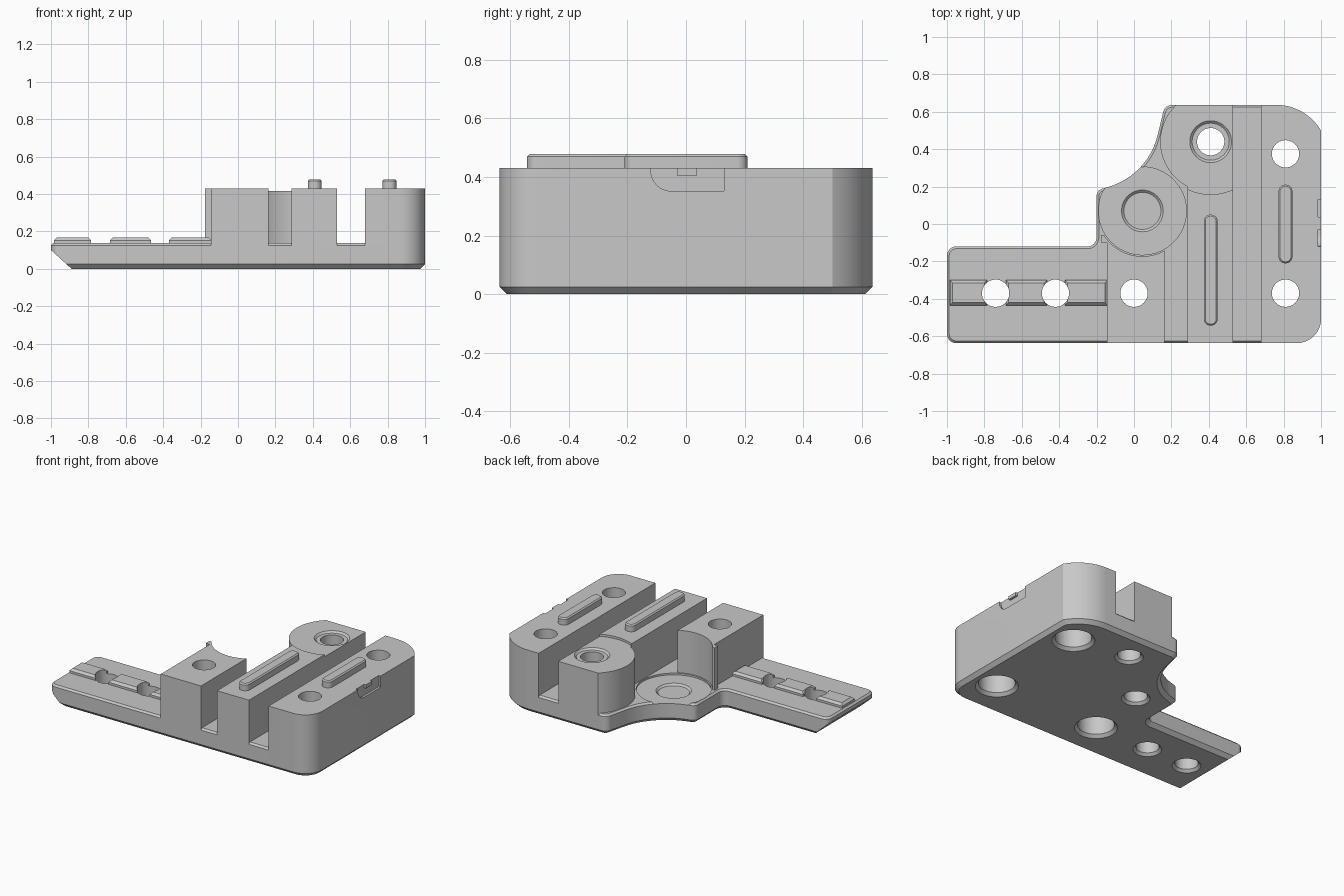
import bpy, bmesh, math
from mathutils import Vector

cube = bpy.data.objects.get("Cube")
if cube:
    bpy.data.objects.remove(cube, do_unlink=True)

grey = bpy.data.materials.new("plain_grey")
grey.use_nodes = True
GREY = (0.58, 0.58, 0.58, 1)
grey.diffuse_color = GREY
grey.node_tree.nodes["Principled BSDF"].inputs["Base Color"].default_value = GREY

TOP, FLOOR, EDGE = 0.43, 0.137, 0.637
HOLE = 0.073
POCKET, BOSS = (0.045, 0.07), (0.41, 0.44)


def finish(bm, name):
    bmesh.ops.recalc_face_normals(bm, faces=bm.faces)
    mesh = bpy.data.meshes.new(name)
    bm.to_mesh(mesh)
    bm.free()
    mesh.materials.append(grey)
    obj = bpy.data.objects.new(name, mesh)
    bpy.context.collection.objects.link(obj)
    return obj


def rounded(corners, steps=12):
    """Outline from (x, y, radius) corners, with each corner replaced by an arc."""
    pts = []
    for i, (x, y, r) in enumerate(corners):
        v = Vector((x, y))
        if r == 0:
            pts.append(v)
            continue
        a = (Vector(corners[i - 1][:2]) - v).normalized()
        b = (Vector(corners[(i + 1) % len(corners)][:2]) - v).normalized()
        half = a.angle(b) / 2
        t = r / math.tan(half)
        c = v + (a + b).normalized() * r / math.sin(half)
        start, end = (v + a * t - c).normalized(), (v + b * t - c).normalized()
        pts += [c + start.slerp(end, k / steps) * r for k in range(steps + 1)]
    return pts


def inset(pts, d):
    """Counter-clockwise outline moved inwards by d with mitred corners."""
    out = []
    for i, p in enumerate(pts):
        e = (p - pts[i - 1]).normalized()
        f = (pts[(i + 1) % len(pts)] - p).normalized()
        n, m = Vector((-e.y, e.x)), Vector((-f.y, f.x))
        out.append(p + (n + m) * d / (1 + n.dot(m)))
    return out


def prism(name, pts, z0, z1, bottom=0, top=0):
    """Extruded outline with optional chamfers on the bottom and top rims."""
    pts = [Vector(p) for p in pts]
    layers = [(0, z0 + bottom), (0, z1 - top)]
    if bottom:
        layers.insert(0, (bottom, z0))
    if top:
        layers.append((top, z1))
    bm = bmesh.new()
    rings = [[bm.verts.new((p.x, p.y, z)) for p in inset(pts, d)] for d, z in layers]
    for low, high in zip(rings, rings[1:]):
        for i in range(len(pts)):
            bm.faces.new((low[i - 1], low[i], high[i], high[i - 1]))
    bm.faces.new(rings[0][::-1])
    bm.faces.new(rings[-1])
    return finish(bm, name)


def box(name, x0, x1, y0, y1, z0, z1, top=0):
    return prism(name, [(x0, y0), (x1, y0), (x1, y1), (x0, y1)], z0, z1, top=top)


def cone(name, at, r0, r1, z0, z1):
    bm = bmesh.new()
    bmesh.ops.create_cone(bm, cap_ends=True, segments=64, radius1=r0, radius2=r1, depth=z1 - z0)
    bmesh.ops.translate(bm, verts=bm.verts, vec=(at[0], at[1], (z0 + z1) / 2))
    return finish(bm, name)


def cut(obj, tool, operation='DIFFERENCE'):
    mod = obj.modifiers.new("cut", 'BOOLEAN')
    mod.operation, mod.solver, mod.object = operation, 'EXACT', tool
    bpy.context.view_layer.objects.active = obj
    bpy.ops.object.modifier_apply(modifier=mod.name)
    bpy.data.objects.remove(tool, do_unlink=True)


def drill(objs, at, radius, z0=-0.1, z1=0.7, r_top=None):
    for obj in objs:
        cut(obj, cone("drill", at, radius, r_top or radius, z0, z1))


# Base plate: arm, concave back edge and rounded right side
outline = rounded([
    (-1, -EDGE, 0.05), (1, -EDGE, 0.13), (1, 0.5, 0), (0.91, EDGE, 0.28),
    (0.165, EDGE, 0.05), (0.075, 0.26, 0.38), (-0.2, 0.18, 0.04),
    (-0.2, -0.12, 0.05), (-1, -0.12, 0.05)])
base = prism("base_plate", outline, 0, FLOOR, bottom=0.025, top=0.012)

# Sloping underside at the end of the arm
wedge = prism("wedge", [(-1.2, -0.8), (-0.89, -0.8), (-0.89, 0.1), (-1.2, 0.1)], -0.3, 0)
for v in wedge.data.vertices:
    v.co.z -= 0.91 * (v.co.x + 0.89)
cut(base, wedge)

# Shallow round seat in the plate
drill([base], POCKET, 0.235, FLOOR - 0.012, 0.3)

# Left block with a concave back and a thin tip
left = prism("left_block", [(-0.145, -EDGE), (0.163, -EDGE), (0.163, -0.06),
                            (-0.176, -0.06), (-0.176, -0.1), (-0.145, -0.1)], 0.06, TOP)
drill([left], POCKET, 0.243)

# Middle block
middle = box("middle_block", 0.285, 0.53, -EDGE, EDGE, 0.06, TOP)
drill([middle], BOSS, 0.282, TOP - 0.015, 0.6)

# Round boss at the back, trimmed flush with the middle block
boss = cone("round_boss", BOSS, 0.27, 0.27, 0.06, TOP - 0.015)
cut(boss, box("trim", 0, 0.53, 0, EDGE, 0, 1), 'INTERSECT')

# Right block with rounded outer corners
right = prism("right_block", rounded([
    (0.68, -EDGE, 0), (1, -EDGE, 0.13), (1, 0.5, 0), (0.91, EDGE, 0.28),
    (0.68, EDGE, 0)]), 0.06, TOP)

# Shallow recess in the outer side with a small nub in it
recess = box("recess", 0.985, 1.1, -0.12, 0.13, 0.352, 0.5)
bm = bmesh.new()
bm.from_mesh(recess.data)
corner = [e for e in bm.edges if all(v.co.y < 0 and v.co.z < 0.4 for v in e.verts)]
bmesh.ops.bevel(bm, geom=corner, offset=0.07, segments=8, profile=0.5, affect='EDGES')
bm.to_mesh(recess.data)
bm.free()
cut(right, recess)
box("side_nub", 0.97, 0.999, -0.03, 0.038, 0.405, TOP)

# Arm rail in three pieces
rails = [box("arm_rail", x0, x1, -0.435, -0.3, 0.11, 0.167, top=0.015)
         for x0, x1 in ((-0.985, -0.785), (-0.685, -0.465), (-0.37, -0.14))]

# Long rounded ribs on the block tops
for x, y0, y1 in ((0.41, -0.543, 0.05), (0.81, -0.21, 0.21)):
    w = 0.037
    prism("top_rib", rounded([(x - w, y0, w - 0.002), (x + w, y0, w - 0.002),
                              (x + w, y1, w - 0.002), (x - w, y1, w - 0.002)]),
          TOP - 0.03, 0.478, top=0.008)

# Wide holes, counterbored from below
for at, block in (((0, -0.37), left), ((0.81, -0.37), right), ((0.81, 0.375), right)):
    drill([block], at, HOLE)
    drill([base, block], at, 0.115, -0.1, 0.3)
    drill([base], at, 0.145, -0.01, 0.03, r_top=0.105)

# Narrow holes through the arm
for x in (-0.74, -0.42):
    drill([base] + rails, (x, -0.37), HOLE)
    drill([base], (x, -0.37), 0.1, -0.01, 0.03, r_top=0.06)

# Holes with a stepped seat in the pocket and the boss
for at, parts, seats, z in ((POCKET, [base], [base], FLOOR - 0.012),
                            (BOSS, [base, middle, boss], [middle, boss], TOP - 0.015)):
    drill(parts, at, HOLE)
    drill([base], at, 0.1, -0.01, 0.03, r_top=0.06)
    drill(seats, at, 0.099, z - 0.012, z + 0.01, r_top=0.122)

# Smooth the round walls, keep the edges sharp
for obj in [o for o in bpy.context.scene.objects if o.type == 'MESH']:
    bpy.ops.object.select_all(action='DESELECT')
    obj.select_set(True)
    bpy.context.view_layer.objects.active = obj
    bpy.ops.object.shade_smooth_by_angle(angle=math.radians(25))
